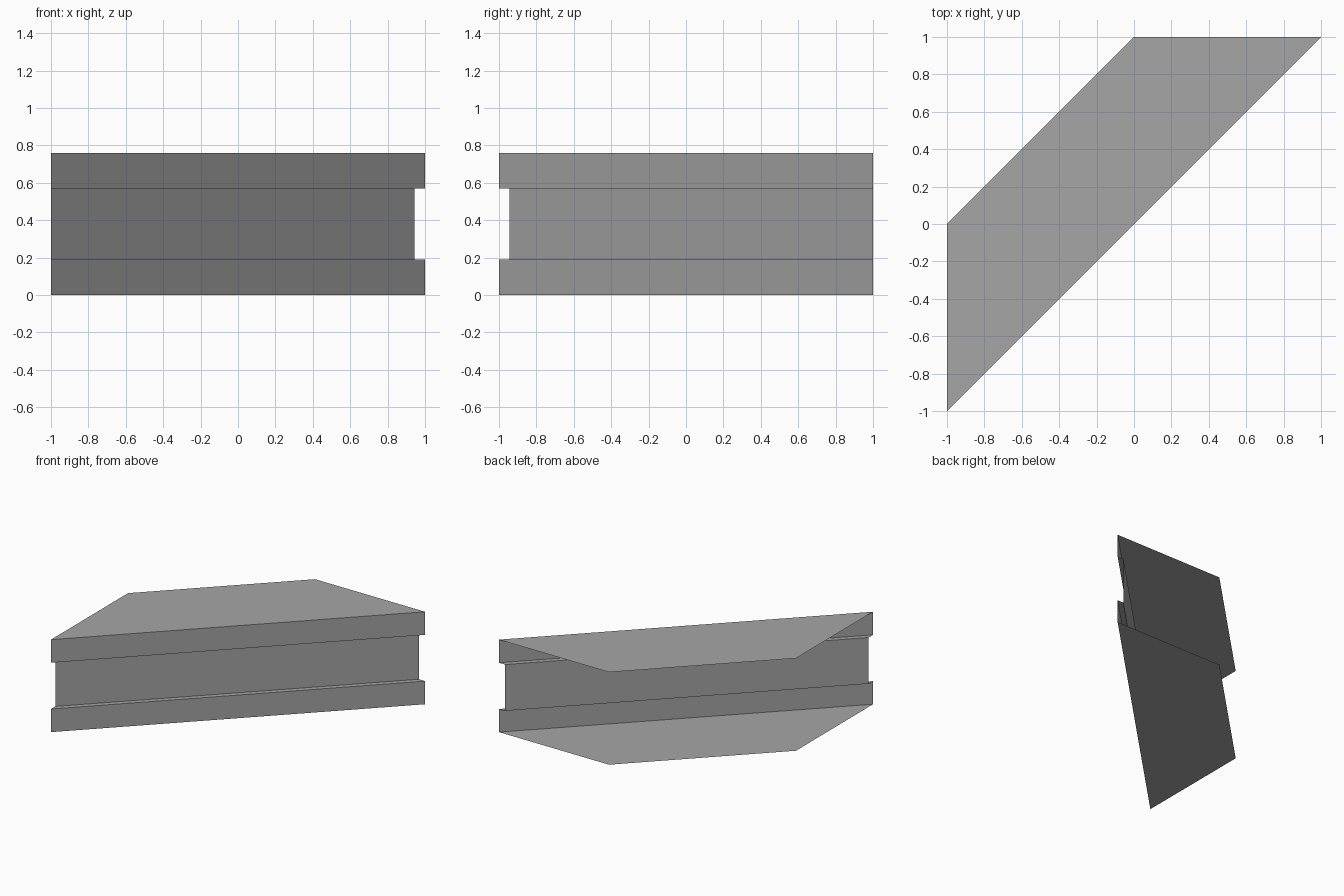
import bpy
import bmesh

if "Cube" in bpy.data.objects:
    bpy.data.objects.remove(bpy.data.objects["Cube"], do_unlink=True)

HEIGHT = 0.76
LOW, HIGH = 0.19, 0.57      # edges of the recessed band
RECESS = 0.056              # setback of the band, along x or y

# Single flat grey
grey = bpy.data.materials.new("plain_grey")
grey.use_nodes = True
colour = (0.38, 0.38, 0.38, 1)
grey.diffuse_color = colour
grey.node_tree.nodes["Principled BSDF"].inputs["Base Color"].default_value = colour


def finish(name, bm):
    mesh = bpy.data.meshes.new(name)
    bm.to_mesh(mesh)
    bm.free()
    mesh.materials.append(grey)
    obj = bpy.data.objects.new(name, mesh)
    bpy.context.collection.objects.link(obj)
    return obj


def deck(name, z, face_up):
    """Thin four-sided sheet with one long diagonal edge."""
    bm = bmesh.new()
    outline = [(-1, -1), (1, 1), (0, 1), (-1, 0)]
    if not face_up:
        outline.reverse()
    bm.faces.new([bm.verts.new((x, y, z)) for x, y in outline])
    return finish(name, bm)


def diagonal_wall(name, profile):
    """Sweep a (setback, height) profile along the diagonal edge."""
    bm = bmesh.new()
    rows = [(bm.verts.new((-1, -1 + d, z)), bm.verts.new((1 - d, 1, z)))
            for d, z in profile]
    for (a, b), (c, e) in zip(rows, rows[1:]):
        bm.faces.new((a, b, e, c))
    return finish(name, bm)


# Top and bottom sheets; the back and ends stay open
deck("top_sheet", HEIGHT, True)
deck("bottom_sheet", 0, False)

# Front wall with the recessed band between two flanges
diagonal_wall("channel_wall", [(0, 0), (0, LOW), (RECESS, LOW),
                               (RECESS, HIGH), (0, HIGH), (0, HEIGHT)])
